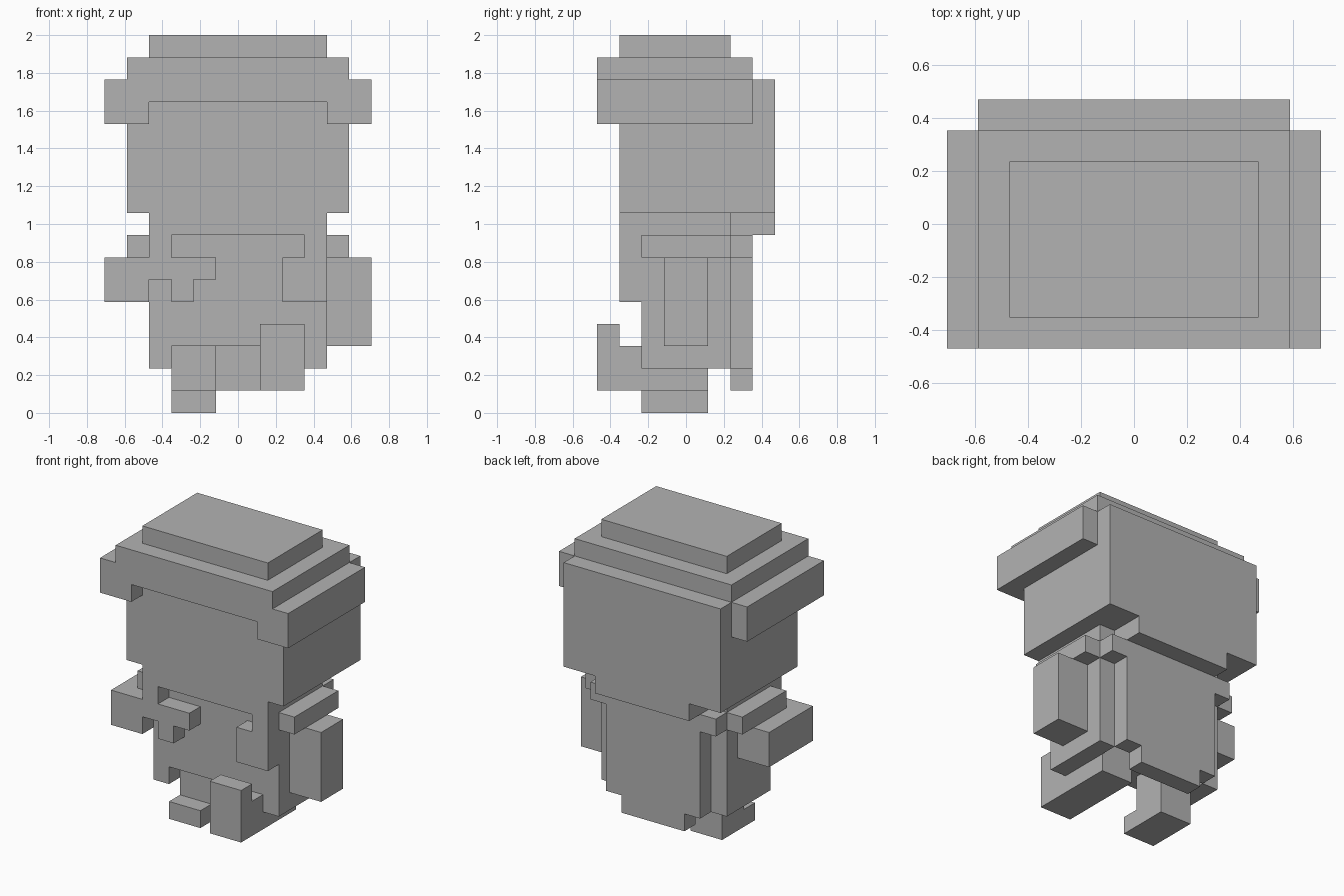
import bpy
import bmesh
from mathutils import Matrix, Vector

cube = bpy.data.objects.get("Cube")
if cube:
    bpy.data.objects.remove(cube, do_unlink=True)

UNIT = 2 / 17  # edge of one block

grey = bpy.data.materials.new("plain_grey")
grey.use_nodes = True
colour = (0.45, 0.45, 0.45, 1)
grey.diffuse_color = colour
grey.node_tree.nodes["Principled BSDF"].inputs["Base Color"].default_value = colour


def part(name, *boxes):
    """Make one object from boxes given in block units as x, y and z ranges."""
    bm = bmesh.new()
    for x, y, z in boxes:
        low, high = Vector((x[0], y[0], z[0])), Vector((x[1], y[1], z[1]))
        place = Matrix.Translation((low + high) / 2 * UNIT)
        size = Matrix.Diagonal((high - low) * UNIT).to_4x4()
        bmesh.ops.create_cube(bm, size=1, matrix=place @ size)
    mesh = bpy.data.meshes.new(name)
    bm.to_mesh(mesh)
    bm.free()
    mesh.materials.append(grey)
    bpy.context.collection.objects.link(bpy.data.objects.new(name, mesh))


def span(side, a, b):
    """An x range measured outwards on one side."""
    return tuple(sorted((side * a, side * b)))


# Head and hat
part("head", ((-5, 5), (-3, 4), (9, 15)))
part("hair_back", ((-3, 3), (2, 4), (8, 9)))
part("hat_top", ((-4, 4), (-3, 2), (16, 17)))
part("hat_crown", ((-5, 5), (-4, 3), (15, 16)))
part("hat_brim_front", ((-5, 5), (-4, -3), (14, 15)))

# Torso, open coat front and cape
part("torso", ((-4, 4), (-2, 2), (3, 9)))
part("collar", ((-4, 4), (-3, -2), (8, 9)))
part("left_lapel", ((3, 4), (-3, -2), (7, 8)), ((2, 4), (-3, -2), (5, 7)))
part("right_lapel", ((-4, -3), (-3, -2), (7, 8)))
part("cape",
     ((-4, 4), (2, 3), (7, 8)),
     ((-3, 3), (2, 3), (2, 7)),
     ((-2, 2), (2, 3), (1, 2)))

# Mirrored parts
for side, label in ((1, "left"), (-1, "right")):
    part(label + "_hat_brim",
         (span(side, 5, 6), (-4, 3), (13, 15)),
         (span(side, 4, 5), (-4, -3), (13, 14)))
    part(label + "_shoulder", (span(side, 4, 5), (-2, 2), (7, 8)))
    part(label + "_coat_skirt", (span(side, 3, 4), (-2, 2), (2, 3)))

# Arms: one hanging, one bent across the chest
part("left_arm", ((4, 6), (-1, 1), (3, 7)))
part("right_arm", ((-6, -4), (-3, 1), (5, 7)))
part("right_hand", ((-4, -1), (-3, -2), (6, 7)), ((-3, -2), (-3, -2), (5, 6)))

# Legs: one raised in a step, one standing
part("left_leg", ((1, 3), (-3, 1), (1, 3)))
part("left_toe", ((1, 3), (-4, -3), (1, 4)))
part("right_leg", ((-3, -1), (-1, 1), (0, 3)))
part("right_toe", ((-3, -1), (-2, -1), (0, 1)))
